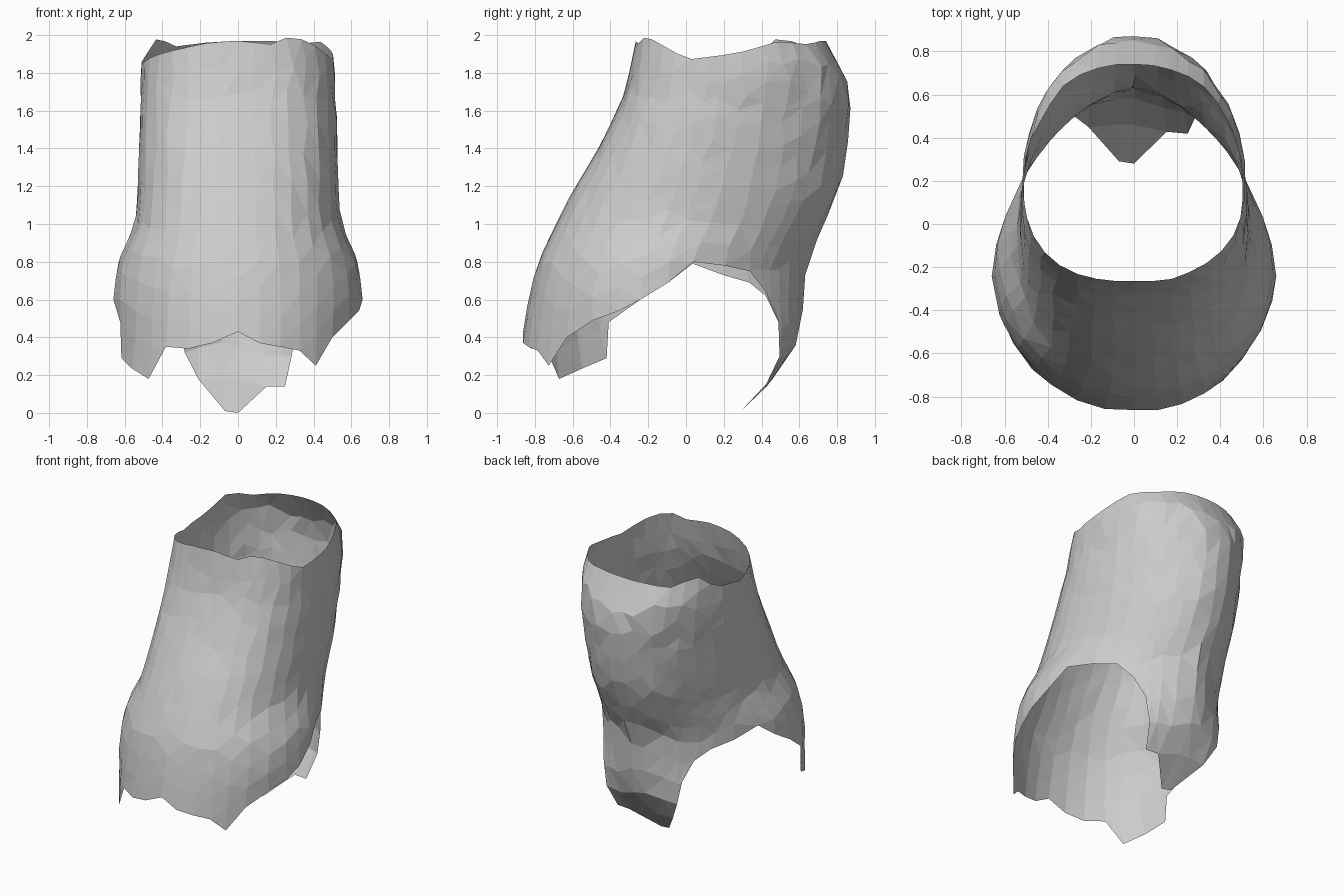
import bpy, bmesh, math, random

if "Cube" in bpy.data.objects:
    bpy.data.objects.remove(bpy.data.objects["Cube"])
random.seed(4)

# Body sections: z, half width, y of widest point, front y, back y, front / back squareness
SECTIONS = [
    (0.00, .66, -.20, -.88, .28, 2.0, 3.0),
    (0.14, .66, -.20, -.88, .43, 2.0, 3.0),
    (0.35, .65, -.20, -.875, .58, 2.0, 2.1),
    (0.60, .66, -.22, -.835, .63, 2.0, 1.65),
    (0.80, .64, -.16, -.785, .63, 2.1, 1.6),
    (1.00, .545, -.05, -.69, .735, 2.3, 1.8),
    (1.20, .53, .03, -.585, .825, 2.4, 1.85),
    (1.43, .525, .10, -.445, .855, 2.5, 1.9),
    (1.68, .515, .17, -.33, .875, 2.6, 2.0),
    (1.83, .515, .20, -.29, .835, 2.6, 2.1),
    (2.00, .485, .20, -.26, .72, 2.5, 2.2),
]

# Ragged hems: (angle from the front, height)
HEM_RIGHT = [(0, .43), (10, .37), (20, .35), (30, .33), (39, .25), (50, .40), (64, .49),
             (77, .54), (88, .60), (97, .69), (105, .80), (120, .78), (134, .75),
             (144, .64), (151, .48), (155, .30), (159, .14), (167, .14), (180, 0)]
HEM_LEFT = [(12, .37), (24, .34), (36, .35), (46, .18), (59, .235), (71, .29), (72, .48),
            (88, .60), (97, .69), (105, .79), (120, .73), (134, .69), (144, .62),
            (151, .48), (155, .32), (162, .18), (174, .01)]
RIM_RIGHT = [(0, 1.97), (22, 1.95), (33, 2.0), (55, 1.93), (67, 1.87), (95, 1.90),
             (122, 1.97), (138, 1.95), (160, 1.97), (180, 1.97)]
RIM_LEFT = [(0, 1.97), (18, 1.96), (55, 1.89), (80, 1.84), (105, 1.88), (122, 1.99),
            (140, 1.94), (160, 1.96), (180, 1.97)]
ROWS = 11


def sample(table, key):
    """Linear interpolation of table rows by their first value."""
    for a, b in zip(table, table[1:]):
        if key <= b[0]:
            f = (key - a[0]) / (b[0] - a[0])
            return [p + (q - p) * f for p, q in zip(a[1:], b[1:])]
    return list(table[-1][1:])


def surface(deg, z):
    w, ym, yf, yb, pf, pb = sample(SECTIONS, min(max(z, 0), 2))
    s, c = math.sin(math.radians(deg)), math.cos(math.radians(deg))
    p = pf if c > 0 else pb
    r = (abs(s) ** p + abs(c) ** p) ** (-1 / p)
    depth = ym - yf if c > 0 else yb - ym
    return (w * s * r, ym - depth * c * r, z)


# Columns all the way round: hem angle, evenly spread rim angle, hem and rim height
columns = []
for i, (a, h) in enumerate(HEM_RIGHT):
    b = 180 * i / (len(HEM_RIGHT) - 1)
    columns.append((a, b, h, sample(RIM_RIGHT, b)[0]))
for i, (a, h) in reversed(list(enumerate(HEM_LEFT))):
    b = 180 * (i + 1) / (len(HEM_LEFT) + 1)
    columns.append((-a, -b, h, sample(RIM_LEFT, b)[0]))

# Open torso shell, lightly roughened above the hem so the facets are irregular
bm = bmesh.new()
grid = []
for a, b, low, high in columns:
    col = []
    for j in range(ROWS + 1):
        t = j / ROWS
        rough = t if 0 < j < ROWS else 0
        angle = a + (b - a) * t ** .5 + rough * random.uniform(-2.5, 2.5)
        z = low + (high - low) * t + rough * random.uniform(-.045, .045)
        x, y, z = surface(angle, z)
        k = 1 + rough * random.uniform(-.012, .012)
        col.append(bm.verts.new((x * k, y * k, z)))
    grid.append(col)

n = len(grid)
for i in range(n):
    p, q = grid[i], grid[(i + 1) % n]
    for j in range(ROWS):
        # cut each quad along its shorter diagonal
        if (p[j].co - q[j + 1].co).length < (q[j].co - p[j + 1].co).length:
            bm.faces.new((p[j], q[j], q[j + 1]))
            bm.faces.new((p[j], q[j + 1], p[j + 1]))
        else:
            bm.faces.new((p[j], q[j], p[j + 1]))
            bm.faces.new((q[j], q[j + 1], p[j + 1]))

mesh = bpy.data.meshes.new("torso_shell")
bm.to_mesh(mesh)
bm.free()
obj = bpy.data.objects.new("torso_shell", mesh)
bpy.context.collection.objects.link(obj)
